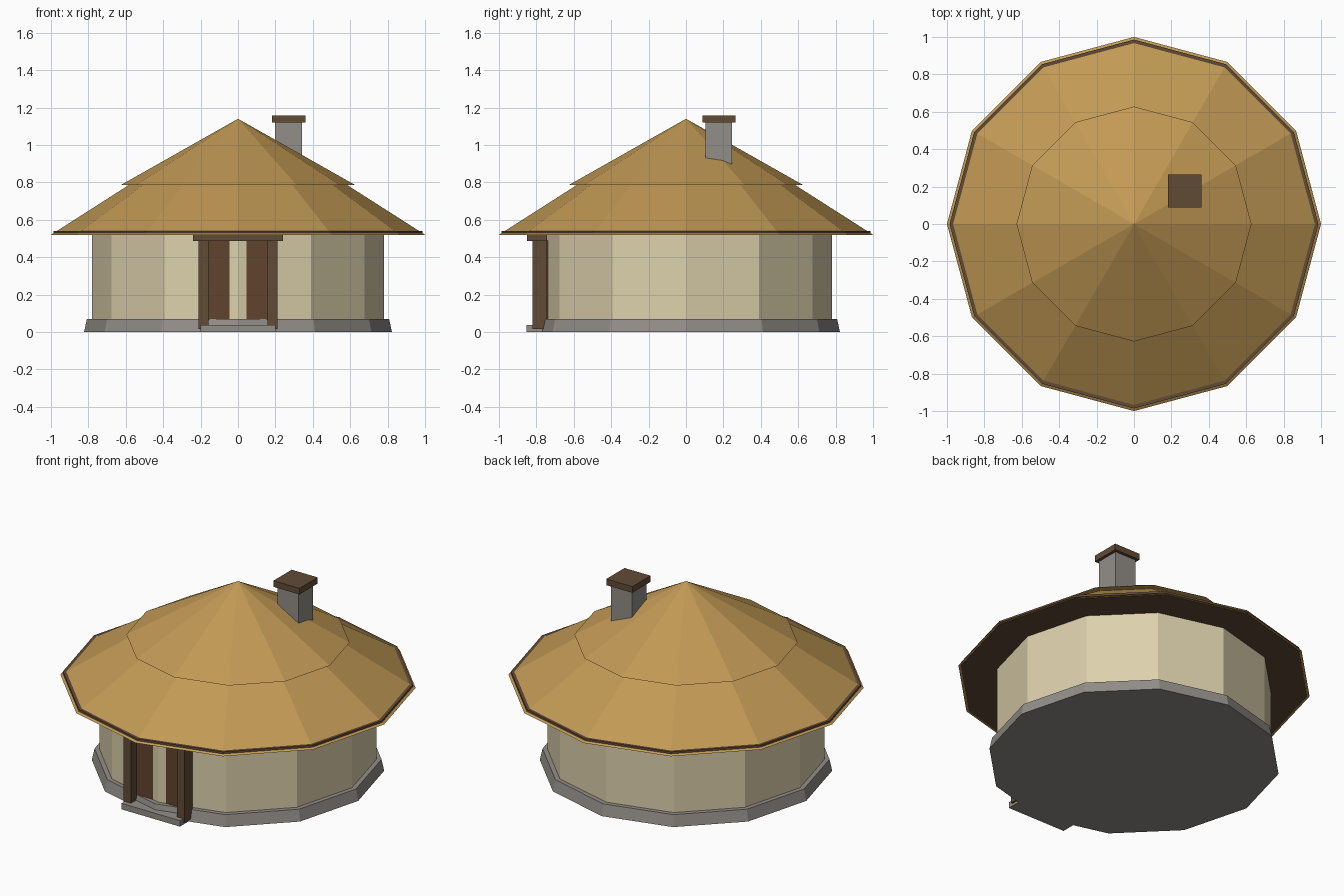
import bpy

cube = bpy.data.objects.get("Cube")
if cube:
    bpy.data.objects.remove(cube, do_unlink=True)

SIDES = 12


def material(name, rgb):
    mat = bpy.data.materials.new(name)
    mat.use_nodes = True
    mat.diffuse_color = (*rgb, 1)
    mat.node_tree.nodes["Principled BSDF"].inputs["Base Color"].default_value = (*rgb, 1)
    return mat


thatch = material("thatch tan", (0.54, 0.32, 0.09))
plaster = material("cream plaster", (0.72, 0.63, 0.41))
stone = material("grey stone", (0.29, 0.27, 0.245))
timber = material("dark timber", (0.12, 0.07, 0.037))
door_wood = material("door brown", (0.12, 0.057, 0.026))


def finish(name, mat):
    obj = bpy.context.object
    obj.name = name
    obj.data.materials.append(mat)
    return obj


def ring(name, mat, r_low, r_high, z_low, z_high):
    """Twelve-sided drum, frustum or cone standing on the centre line."""
    bpy.ops.mesh.primitive_cone_add(vertices=SIDES, radius1=r_low, radius2=r_high,
                                    depth=z_high - z_low,
                                    location=(0, 0, (z_low + z_high) / 2))
    return finish(name, mat)


def box(name, mat, x, y, z):
    """Box from its (low, high) range on each axis."""
    spans = (x, y, z)
    bpy.ops.mesh.primitive_cube_add(size=1, location=[(a + b) / 2 for a, b in spans])
    bpy.context.object.scale = [b - a for a, b in spans]
    bpy.ops.object.transform_apply(location=False, rotation=False, scale=True)
    return finish(name, mat)


# Round house body
ring("foundation", stone, 0.823, 0.808, 0, 0.07)
ring("wall", plaster, 0.78, 0.78, 0.02, 0.53)

# Two-tier roof with a timber band showing through just inside the rim
ring("lower_roof", thatch, 1.0, 0.585, 0.52, 0.785)
ring("eave_band", timber, 0.986, 0.986, 0.518, 0.541)
ring("upper_roof", thatch, 0.628, 0, 0.785, 1.14)

# Entrance: the wall's front corner pokes through the door as a centre strip
box("door", door_wood, (-0.16, 0.16), (-0.768, -0.70), (0.04, 0.49))
for side, x in (("right", (-0.21, -0.157)), ("left", (0.157, 0.21))):
    box(side + "_door_post", timber, x, (-0.822, -0.743), (0.015, 0.495))
box("door_lintel", timber, (-0.24, 0.24), (-0.85, -0.743), (0.487, 0.519))
box("door_step", stone, (-0.2, 0.2), (-0.853, -0.70), (0.0, 0.037))

# Chimney
box("chimney", stone, (0.198, 0.342), (0.103, 0.247), (0.8, 1.125))
box("chimney_cap", timber, (0.182, 0.36), (0.087, 0.265), (1.12, 1.158))
